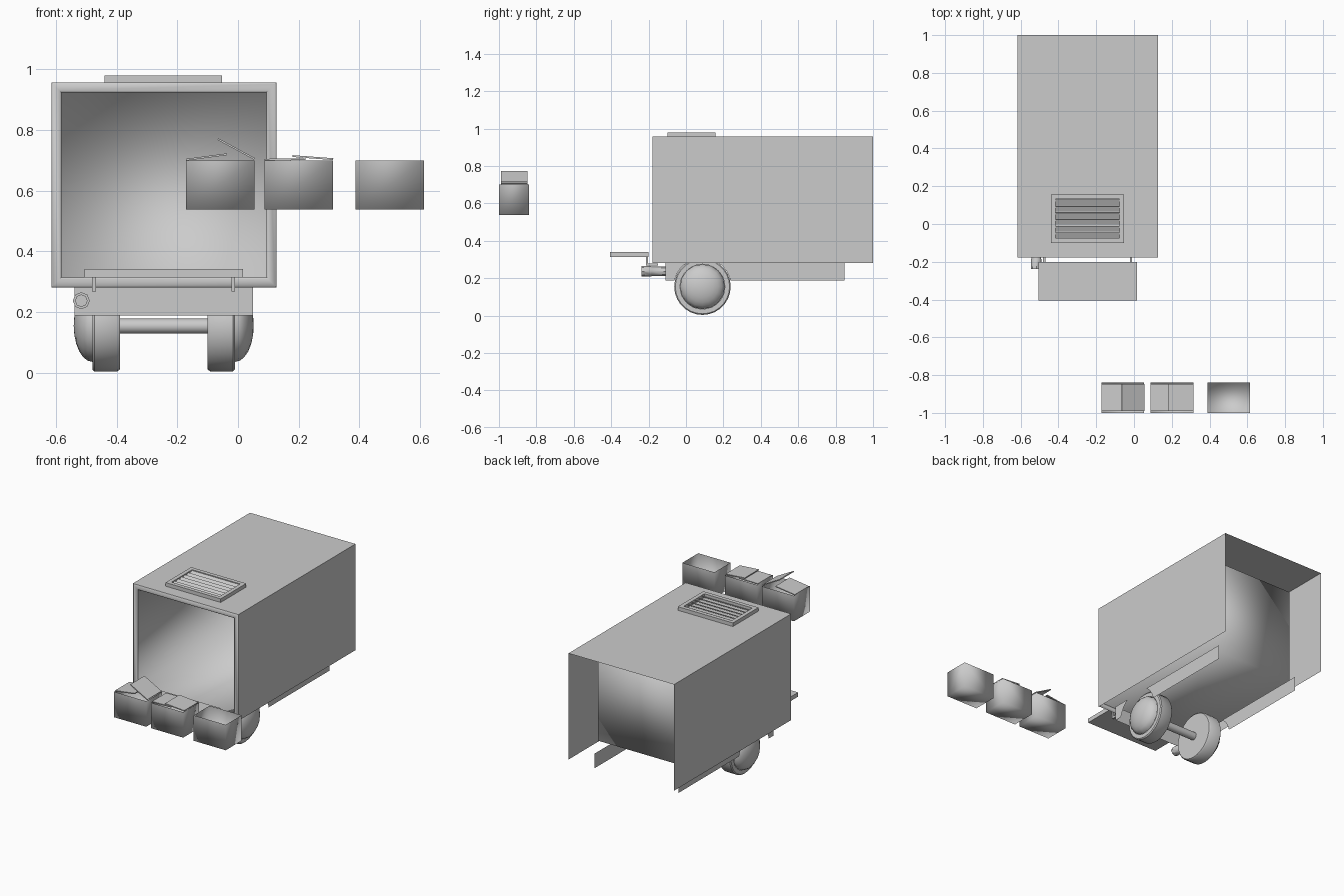
import bpy, bmesh, math
from mathutils import Vector, Matrix

if "Cube" in bpy.data.objects:
    bpy.data.objects.remove(bpy.data.objects["Cube"])


def finish(name, bm, smooth=0):
    me = bpy.data.meshes.new(name)
    bm.to_mesh(me)
    bm.free()
    ob = bpy.data.objects.new(name, me)
    bpy.context.collection.objects.link(ob)
    if smooth:
        bpy.ops.object.select_all(action='DESELECT')
        ob.select_set(True)
        bpy.context.view_layer.objects.active = ob
        bpy.ops.object.shade_smooth_by_angle(angle=math.radians(smooth))
    return ob


def block(name, lo, hi, tilt=0.0):
    """Box between two corners, optionally tilted about its own x axis."""
    lo, hi = Vector(lo), Vector(hi)
    bm = bmesh.new()
    mat = (Matrix.Translation((lo + hi) / 2) @ Matrix.Rotation(tilt, 4, 'X')
           @ Matrix.Diagonal((*(hi - lo), 1)))
    bmesh.ops.create_cube(bm, size=1, matrix=mat)
    return finish(name, bm)


def sheets(name, polygons, smooth=0):
    bm = bmesh.new()
    for poly in polygons:
        bm.faces.new([bm.verts.new(p) for p in poly])
    bmesh.ops.remove_doubles(bm, verts=bm.verts, dist=1e-5)
    return finish(name, bm, smooth)


def lathe(name, profile, origin, axis, sides):
    """Spin (radius, distance) points around an axis through origin."""
    bm = bmesh.new()
    rot = Vector((0, 0, 1)).rotation_difference(Vector(axis)).to_matrix().to_4x4()
    mat = Matrix.Translation(origin) @ rot
    pts = [bm.verts.new(mat @ Vector((r, 0, d))) for r, d in profile]
    edges = [bm.edges.new(p) for p in zip(pts, pts[1:])]
    bmesh.ops.spin(bm, geom=pts + edges, cent=origin, axis=axis,
                   angle=math.tau, steps=sides, use_duplicate=False)
    bmesh.ops.remove_doubles(bm, verts=bm.verts, dist=1e-5)
    bmesh.ops.recalc_face_normals(bm, faces=bm.faces)
    return finish(name, bm, 40)


# Body: roof and sides run past the recessed interior
X0, X1, Y0, Y1, YB, Z0, Z1 = -0.616, 0.127, -0.178, 1.0, 0.75, 0.281, 0.957
sheets("body_shell", [
    [(X0, Y0, Z1), (X1, Y0, Z1), (X1, Y1, Z1), (X0, Y1, Z1)],
    [(X0, Y0, Z0), (X0, Y0, Z1), (X0, Y1, Z1), (X0, Y1, Z0)],
    [(X1, Y0, Z0), (X1, Y1, Z0), (X1, Y1, Z1), (X1, Y0, Z1)],
])


def nested_rings(name, steps, cap, smooth):
    """Bridge rectangles given as (inset from the body outline, y)."""
    bm = bmesh.new()
    rings = [[bm.verts.new(p) for p in (
        (X0 + d, y, Z0 + d), (X1 - d, y, Z0 + d),
        (X1 - d, y, Z1 - d), (X0 + d, y, Z1 - d))] for d, y in steps]
    for a, b in zip(rings, rings[1:]):
        for i in range(4):
            j = (i + 1) % 4
            bm.faces.new((a[i], a[j], b[j], b[i]))
    if cap:
        bm.faces.new(rings[-1])
    finish(name, bm, smooth)


# Rounded rim of the front opening and the inner lining behind it
W = 0.033
nested_rings("opening_frame", [(0, Y0 + 0.006), (0.006, Y0),
                               (W - 0.006, Y0), (W, Y0 + 0.006)], False, 50)
nested_rings("interior_lining", [(W, Y0 + 0.006), (W, YB)], True, 100)

# Roof vent with tilted slats
VX0, VX1, VY0, VY1, VT = -0.44, -0.052, -0.10, 0.157, 0.98
for part, lo, hi in (
        ("left", (VX0, VY0, Z1), (VX0 + 0.025, VY1, VT)),
        ("right", (VX1 - 0.025, VY0, Z1), (VX1, VY1, VT)),
        ("front", (VX0, VY0, Z1), (VX1, VY0 + 0.025, VT)),
        ("rear", (VX0, VY1 - 0.025, Z1), (VX1, VY1, VT))):
    block("vent_frame_" + part, lo, hi)
for i in range(6):
    y = VY0 + 0.041 + i * 0.035
    block("vent_slat", (VX0 + 0.02, y - 0.015, 0.966),
          (VX1 - 0.02, y + 0.015, 0.970), tilt=math.radians(25))

# Chassis skirt, arched around each wheel
WY, WZ, WR = 0.088, 0.155, 0.151
SX0, SX1, SY0, SY1, SZ = -0.54, 0.05, -0.11, 0.848, 0.188


def arch(z, side):
    return WY + side * math.sqrt(0.153 ** 2 - (z - WZ) ** 2)


zs = [SZ + (Z0 - SZ) * i / 5 for i in range(6)]
polys = [[(SX0, SY0, SZ), (SX1, SY0, SZ), (SX1, SY0, Z0), (SX0, SY0, Z0)]]
for x in (SX0, SX1):
    for end, side in ((SY0, -1), (SY1, 1)):
        polys.append([(x, end, Z0), (x, end, SZ)]
                     + [(x, arch(z, side), z) for z in zs])
sheets("chassis_skirt", polys)

# Wheels with domed hub caps, joined by an axle
for label, x, s in (("left", -0.39, -1), ("right", -0.10, 1)):
    o = (x, WY, WZ)
    lathe("tyre_" + label,
          [(0, 0), (WR - 0.006, 0), (WR, 0.008), (WR, 0.084),
           (WR - 0.006, 0.09), (0.12, 0.09)], o, (s, 0, 0), 28)
    dome = [(0.12 * math.cos(math.pi / 2 * i / 6),
             0.09 + 0.062 * math.sin(math.pi / 2 * i / 6)) for i in range(7)]
    lathe("hub_cap_" + label, dome, o, (s, 0, 0), 16)
lathe("axle", [(0.025, 0), (0.025, 0.30)], (-0.395, WY, WZ - 0.002), (1, 0, 0), 16)

# Serving shelf on two L brackets
block("shelf", (-0.506, -0.405, 0.314), (0.017, -0.20, 0.341))
for x in (-0.475, -0.016):
    block("shelf_bracket_post", (x - 0.006, -0.215, 0.267), (x + 0.006, -0.203, 0.318))
    block("shelf_bracket_foot", (x - 0.006, -0.215, 0.267), (x + 0.006, -0.15, 0.279))

# Exhaust pipe with an open mouth
lathe("exhaust_pipe",
      [(0, 0.04), (0.019, 0.04), (0.019, 0), (0.028, 0), (0.028, 0.05),
       (0.025, 0.055), (0.025, 0.14)], (-0.517, -0.238, 0.237), (0, 1, 0), 8)

# Open floating cartons
BY0, BY1, BZ0, BZ1 = -1.0, -0.84, 0.538, 0.70
for x0 in (-0.172, 0.088, 0.388):
    x1 = x0 + 0.226
    sheets("carton", [
        [(x0, BY0, BZ0), (x0, BY1, BZ0), (x1, BY1, BZ0), (x1, BY0, BZ0)],
        [(x0, BY0, BZ0), (x1, BY0, BZ0), (x1, BY0, BZ1), (x0, BY0, BZ1)],
        [(x0, BY1, BZ0), (x0, BY1, BZ1), (x1, BY1, BZ1), (x1, BY1, BZ0)],
        [(x0, BY0, BZ0), (x0, BY0, BZ1), (x0, BY1, BZ1), (x0, BY1, BZ0)],
        [(x1, BY0, BZ0), (x1, BY1, BZ0), (x1, BY1, BZ1), (x1, BY0, BZ1)]], 100)

# Carton flaps, from hinge (x, z) to free edge (x, z)
for ax, az, bx, bz in ((-0.172, 0.702, -0.036, 0.72), (0.054, 0.705, -0.066, 0.77),
                       (0.088, 0.702, 0.222, 0.704), (0.314, 0.704, 0.18, 0.714)):
    a, b = Vector((ax, 0, az)), Vector((bx, 0, bz))
    flap = block("carton_flap", (-(b - a).length / 2, -0.071, -0.003),
                 ((b - a).length / 2, 0.071, 0.003))
    flap.location = (a + b) / 2 + Vector((0, -0.919, 0))
    flap.rotation_euler = (0, -math.atan2(b.z - a.z, b.x - a.x), 0)
